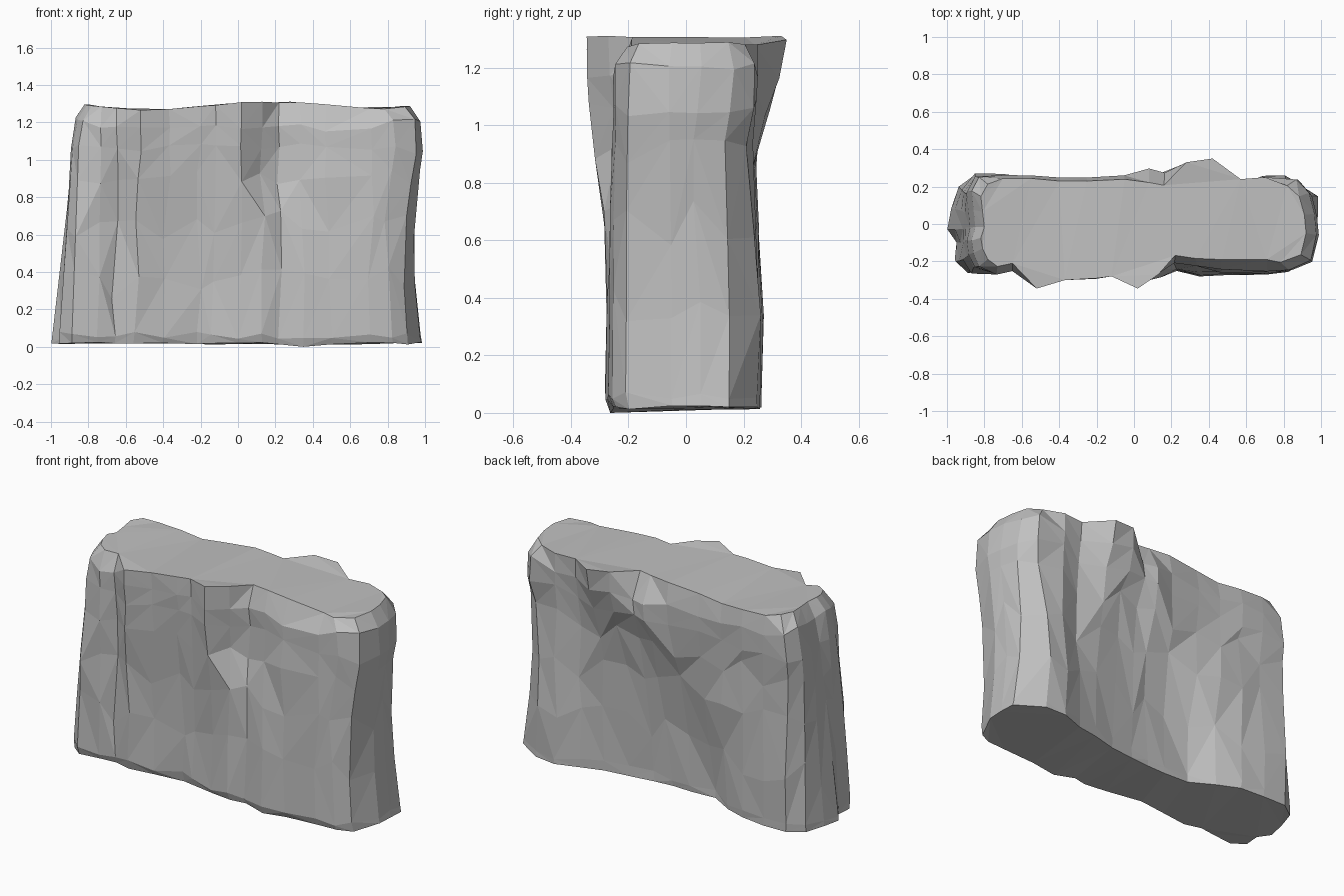
import bpy, bmesh, math, random

if "Cube" in bpy.data.objects:
    bpy.data.objects.remove(bpy.data.objects["Cube"])

random.seed(11)

# Rock columns, counter-clockwise: foot x, foot y, brow x, brow y
COLUMNS = [
    # front
    (-.96, -.20, -.88, -.16), (-.89, -.26, -.85, -.23), (-.75, -.25, -.73, -.27),
    (-.66, -.23, -.65, -.25), (-.56, -.26, -.52, -.345), (-.40, -.24, -.37, -.30),
    (-.22, -.21, -.20, -.29), (-.15, -.23, -.12, -.28), (.00, -.26, .02, -.345),
    (.13, -.28, .13, -.27), (.22, -.25, .22, -.21), (.35, -.28, .33, -.23),
    (.50, -.27, .47, -.24), (.71, -.27, .71, -.25), (.83, -.26, .85, -.25),
    (.91, -.21, .97, -.20),
    # right end
    (.98, -.05, 1.0, -.06), (.985, .05, .99, .06), (.985, .15, .96, .18),
    # back
    (.83, .25, .89, .25), (.70, .26, .70, .25), (.56, .21, .57, .24),
    (.42, .18, .42, .35), (.28, .15, .28, .33), (.12, .13, .16, .28),
    (.00, .12, .08, .30), (-.12, .12, -.05, .26), (-.28, .12, -.25, .25),
    (-.42, .20, -.40, .25), (-.55, .25, -.55, .265), (-.70, .265, -.70, .265),
    (-.85, .265, -.85, .26), (-.94, .20, -.89, .18),
    # left end
    (-.98, .08, -.88, .08), (-1.0, -.03, -.87, -.02), (-.95, -.10, -.89, -.09),
]
LEVELS = (.06, .34, .64, .90, 1.06, 1.17)
STAGGER = (.02, .09, .10, .06, .03, .02)
BROW = 1.12


def top_height(x):
    """Gently rolling top of the cliff, highest right of the middle."""
    return 1.29 + .02 * math.cos(5.2 * (x - .15)) + .012 * max(x, 0)


def dip(z, middle, width):
    """Smooth bump, one at the middle height."""
    return math.exp(-((z - middle) / width) ** 2)


def wall_point(column, z):
    """Point on a column; the front overhangs near the top, the back along a
    ridge that descends toward the left."""
    xb, yb, xt, yt = column
    t = min(z / BROW, 1)
    x = xb + (xt - xb) * t
    if yb < 0:
        y = yb + (yt - yb) * t ** 2.5
        if .1 < xt < .4:
            y += .035 * dip(z, .95, .15)
    else:
        ridge = min(max(1.0 + .75 * (xt - .1), .45), 1.28)
        y = yb + (yt - yb) * min(z / ridge, 1) ** 2.5
        y -= (.035 if xt > .5 else .02) * dip(z, .85, .22)
    if x > .8:
        x -= .05 * math.sin(math.pi * t)
    if abs(xt) > .8 and z > BROW:           # rounded shoulders at both ends
        x, y = x * .975, y * .97
    return x, y


def rim_point(column):
    """Top edge, drawn in at both ends and along the worn stretches."""
    x, y = column[2:]
    if abs(x) > .8:
        return x * .92, y * .82
    if y < 0 and x > .2:
        return x, max(y * .8, -.19)
    if y < 0 and x < -.6:
        return x, y * .84
    if y > 0 and 0 < x < .2:
        return x, y * .74
    if y > 0 and x < 0:
        return x, y * .92
    return x, y


bm = bmesh.new()
rings = []

# Foot, barely undercut at the front
ring = [bm.verts.new((c[0] * .998, c[1] * (.94 if c[1] < 0 else .99),
                      random.uniform(.012, .025))) for c in COLUMNS]
ring[11].co.z = 0
rings.append(ring)

# Weathered walls: staggered heights make long uneven facets
for k, level in enumerate(LEVELS):
    ring = []
    for c in COLUMNS:
        z = level + random.uniform(-STAGGER[k], STAGGER[k])
        if k == 5 and abs(c[2]) > .8:
            z += .04
        x, y = wall_point(c, z)
        rough = .012 if 0 < k < 4 else .004
        x += random.uniform(-1.5, 1.5) * rough * (abs(x) < .8)
        y += random.uniform(-rough, rough) * (abs(x) < .9)
        ring.append(bm.verts.new((x, y, z)))
    rings.append(ring)

# Rim
ring = []
for c in COLUMNS:
    x, y = rim_point(c)
    ring.append(bm.verts.new((x, y, top_height(x) + random.uniform(-.008, .004))))
rings.append(ring)

# Triangulated wall facets with mixed diagonals
n = len(COLUMNS)
for low, high in zip(rings, rings[1:]):
    for i in range(n):
        j = (i + 1) % n
        a, b, c, d = low[i], low[j], high[j], high[i]
        if random.random() < .5:
            bm.faces.new((a, b, c))
            bm.faces.new((a, c, d))
        else:
            bm.faces.new((a, b, d))
            bm.faces.new((b, c, d))

# Underside and top
caps = [bm.faces.new(rings[0][::-1]), bm.faces.new(rings[-1])]
bmesh.ops.triangulate(bm, faces=caps)
bmesh.ops.recalc_face_normals(bm, faces=bm.faces[:])

mesh = bpy.data.meshes.new("cliff_rock")
bm.to_mesh(mesh)
bm.free()

stone = bpy.data.materials.new("grey_stone")
stone.diffuse_color = (.53, .53, .53, 1)
stone.use_nodes = True
stone.node_tree.nodes["Principled BSDF"].inputs["Base Color"].default_value = stone.diffuse_color
mesh.materials.append(stone)

rock = bpy.data.objects.new("cliff_rock", mesh)
bpy.context.collection.objects.link(rock)
